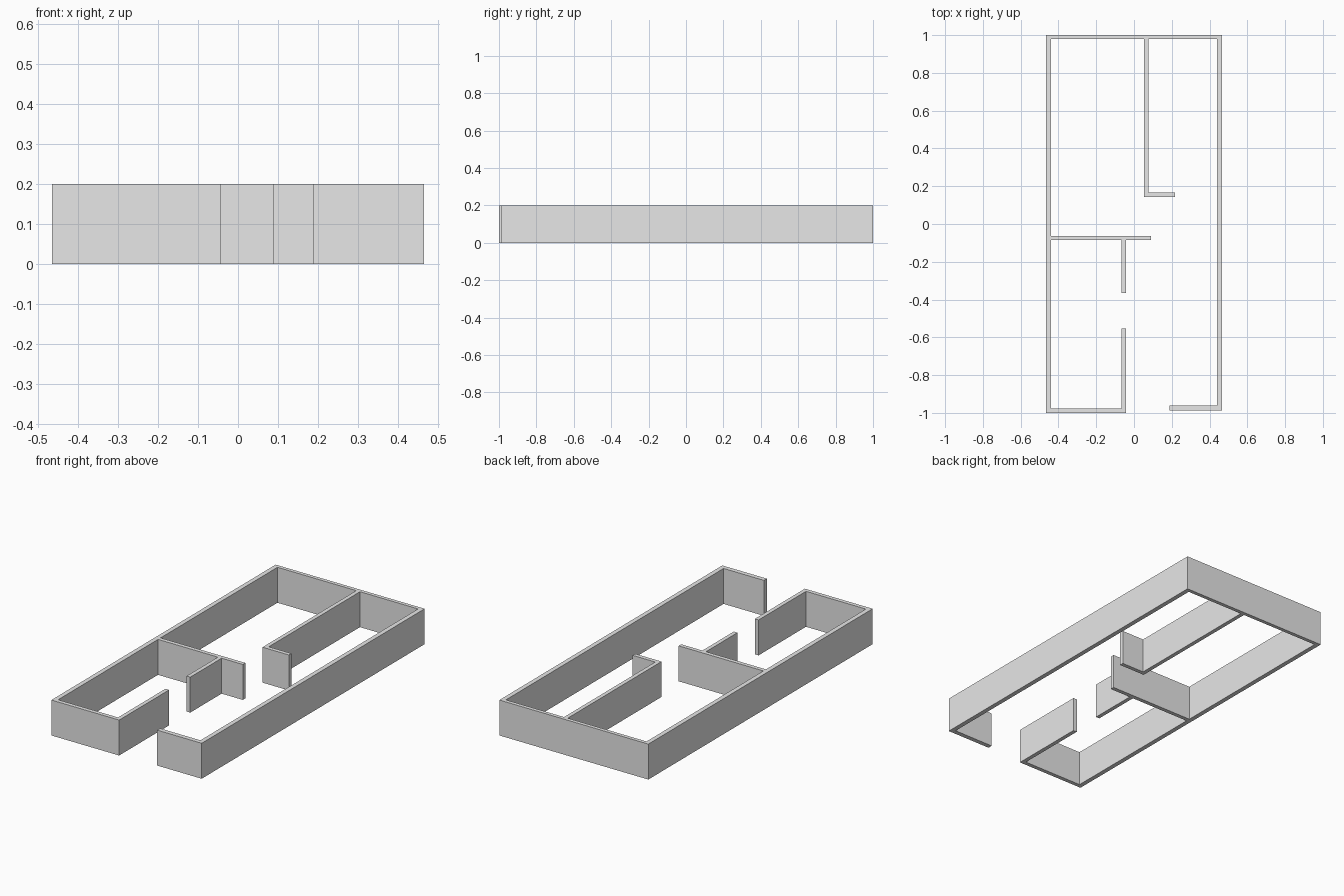
import bpy
import bmesh

cube = bpy.data.objects.get("Cube")
if cube:
    bpy.data.objects.remove(cube, do_unlink=True)

HEIGHT = 0.2
THICK = 0.026      # outer walls
THIN = 0.023       # partitions
LEFT, RIGHT = 0.465, -0.465
BACK, FRONT = 1.0, -1.0
FRONT_LEFT = -0.988   # the left front corner sits slightly further back

plaster = bpy.data.materials.new("wall_grey")
plaster.use_nodes = True
grey = (0.8, 0.8, 0.8, 1)
plaster.diffuse_color = grey
plaster.node_tree.nodes["Principled BSDF"].inputs["Base Color"].default_value = grey


def wall(name, outline):
    """Extrude a floor-plan outline to the wall height."""
    bm = bmesh.new()
    base = bm.faces.new([bm.verts.new((x, y, 0)) for x, y in outline])
    top = bmesh.ops.extrude_face_region(bm, geom=[base], use_keep_orig=True)
    verts = [g for g in top["geom"] if isinstance(g, bmesh.types.BMVert)]
    bmesh.ops.translate(bm, verts=verts, vec=(0, 0, HEIGHT))
    bmesh.ops.recalc_face_normals(bm, faces=bm.faces)
    mesh = bpy.data.meshes.new(name)
    bm.to_mesh(mesh)
    bm.free()
    mesh.materials.append(plaster)
    obj = bpy.data.objects.new(name, mesh)
    bpy.context.collection.objects.link(obj)
    return obj


def straight(name, x0, x1, y0, y1):
    return wall(name, [(x0, y0), (x1, y0), (x1, y1), (x0, y1)])


# Perimeter, open at the front entrance
door_right, door_left = -0.042, 0.187
inner_left, inner_right = LEFT - THICK, RIGHT + THICK
inner_back = BACK - 0.021
wall("outer_wall", [
    (door_right, FRONT), (RIGHT, FRONT), (RIGHT, BACK), (LEFT, BACK),
    (LEFT, FRONT_LEFT), (door_left, FRONT_LEFT),
    (door_left, FRONT_LEFT + THICK), (inner_left, FRONT_LEFT + THICK),
    (inner_left, inner_back), (inner_right, inner_back),
    (inner_right, FRONT + THIN), (door_right, FRONT + THIN),
])

# L-shaped partition of the back rooms
bx, by, foot = 0.053, 0.143, 0.217
wall("back_partition", [
    (bx, inner_back), (bx, by), (foot, by), (foot, by + THIN),
    (bx + THIN, by + THIN), (bx + THIN, inner_back),
])

# Cross wall, and the front room partition with its doorway
cross = -0.086
straight("cross_wall", inner_right, 0.09, cross, cross + THIN)
px = door_right - THIN
straight("front_partition_back", px, door_right, -0.366, cross)
straight("front_partition_front", px, door_right, FRONT + THIN, -0.554)
